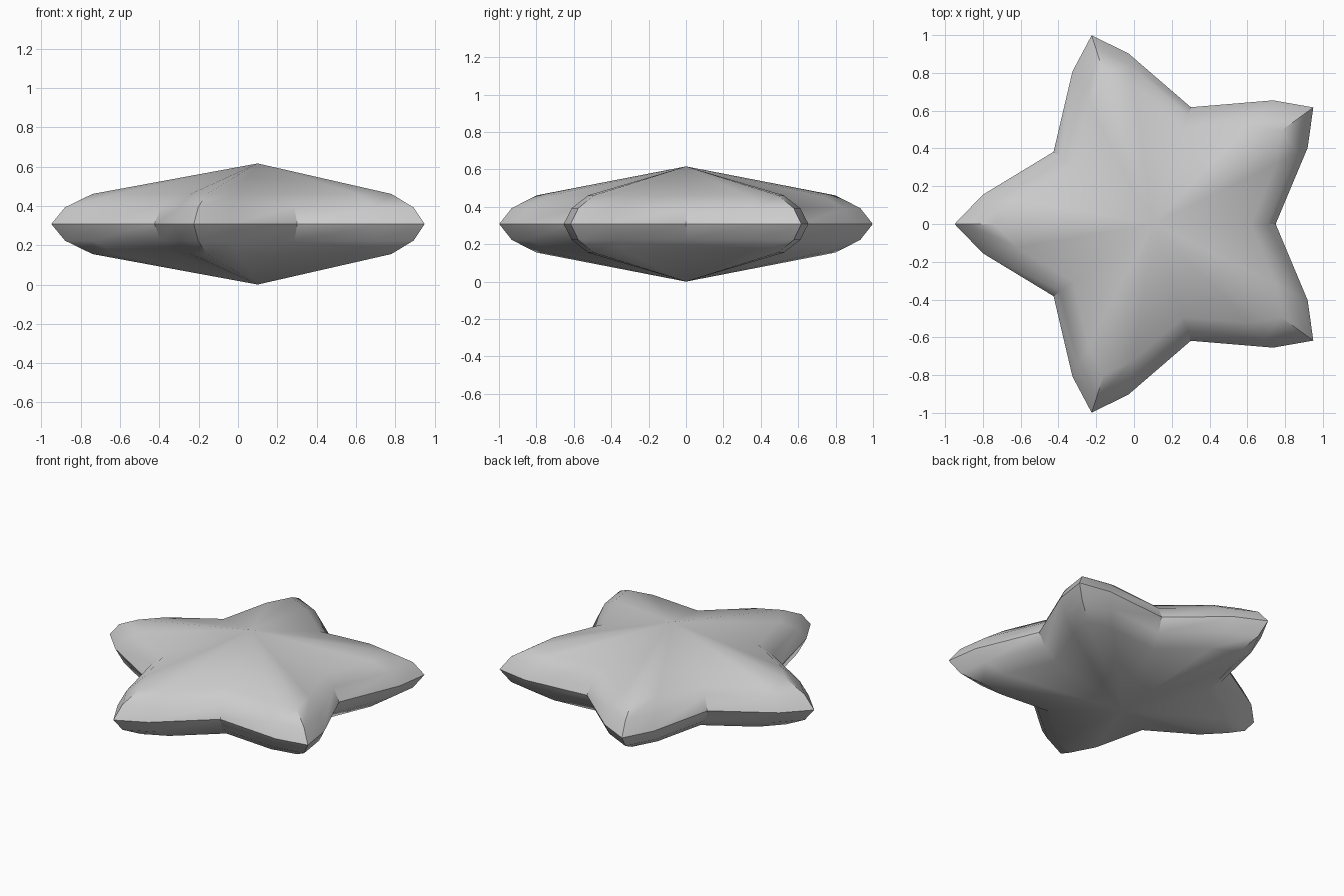
import bpy, bmesh
from math import sin, cos, radians

if "Cube" in bpy.data.objects:
    bpy.data.objects.remove(bpy.data.objects["Cube"])

CX, MID = 0.1, 0.308
# outline around the star: five tips, shoulders and valleys
outline = []
for k in range(5):
    a = 36 + 72 * k
    outline += [(1.05, a), (0.913, a + 9.8), (0.65, a + 36), (0.913, a + 62.2)]
# cross-section rings: (outline scale, height from mid plane)
rings = [(0.8, -0.153), (0.933, -0.085), (1, 0), (0.933, 0.085), (0.8, 0.153)]

bm = bmesh.new()
loops = [[bm.verts.new((CX + r * s * cos(radians(a)), r * s * sin(radians(a)), MID + h))
          for r, a in outline] for s, h in rings]
n = len(outline)
bottom = bm.verts.new((CX, 0, 0))
top = bm.verts.new((CX, 0, 2 * MID))

# rounded rim
for lo, hi in zip(loops, loops[1:]):
    for i in range(n):
        j = (i + 1) % n
        bm.faces.new((lo[i], lo[j], hi[j], hi[i]))
# domed top and bottom
for i in range(n):
    j = (i + 1) % n
    bm.faces.new((loops[-1][i], loops[-1][j], top))
    bm.faces.new((loops[0][j], loops[0][i], bottom))
bmesh.ops.recalc_face_normals(bm, faces=bm.faces)

mesh = bpy.data.meshes.new("star")
bm.to_mesh(mesh)
bm.free()
star = bpy.data.objects.new("star", mesh)
bpy.context.collection.objects.link(star)
bpy.context.view_layer.objects.active = star
star.select_set(True)
bpy.ops.object.shade_smooth_by_angle(angle=radians(40))
